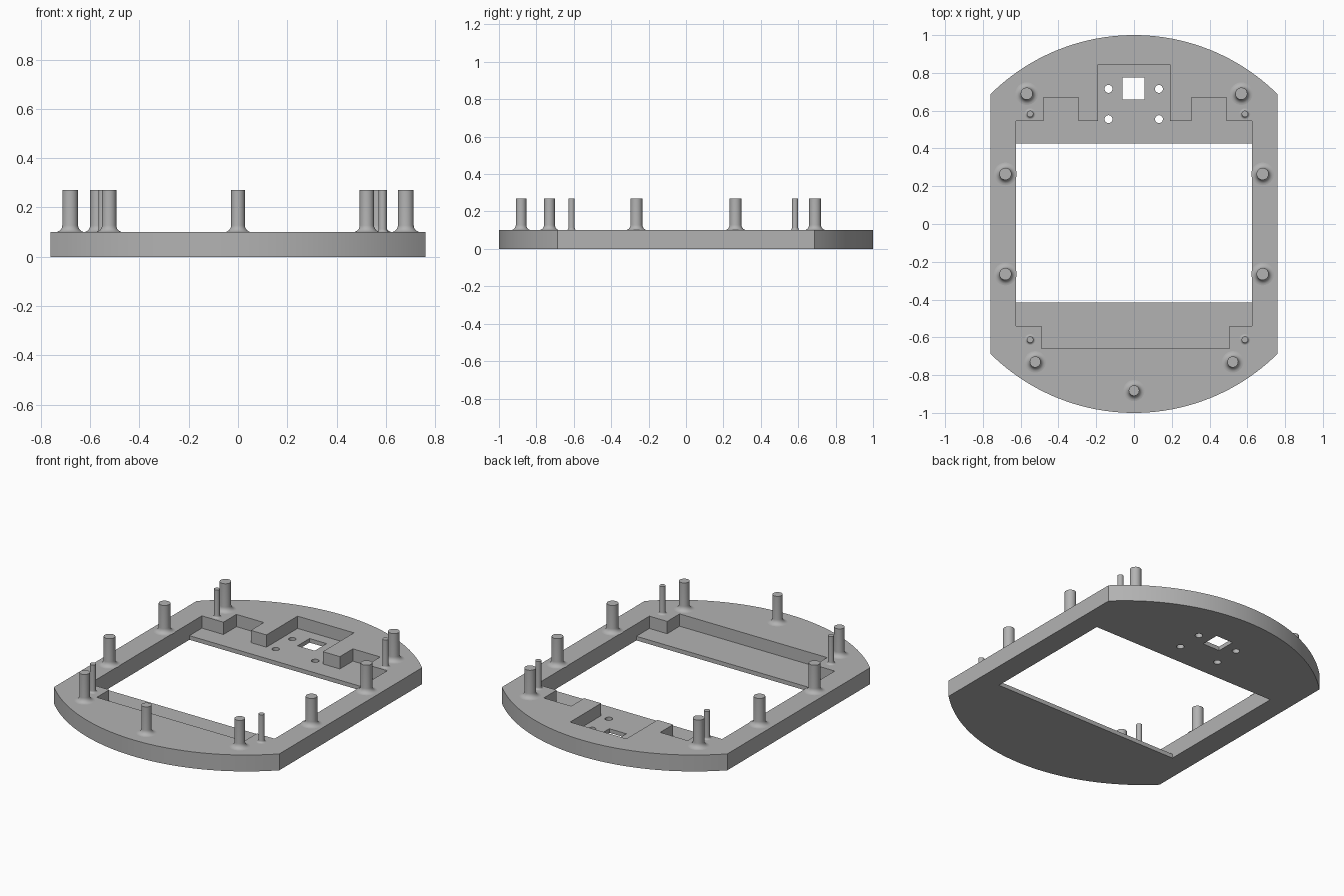
import bpy
import bmesh
from math import atan2, cos, sin, pi, tau, radians

cube = bpy.data.objects.get("Cube")
if cube:
    bpy.data.objects.remove(cube, do_unlink=True)

TOP, FLOOR, POST_TOP = 0.10, 0.025, 0.27
HALF_W, CORNER_Y = 0.76, 0.687
OPEN_X, OPEN_FRONT, OPEN_BACK = 0.625, -0.415, 0.425

grey = bpy.data.materials.new("plain grey")
grey.use_nodes = True
grey.diffuse_color = (0.45, 0.45, 0.45, 1)
grey.node_tree.nodes["Principled BSDF"].inputs["Base Color"].default_value = (0.45, 0.45, 0.45, 1)


def make_object(name, bm):
    bmesh.ops.recalc_face_normals(bm, faces=bm.faces)
    mesh = bpy.data.meshes.new(name)
    bm.to_mesh(mesh)
    bm.free()
    mesh.materials.append(grey)
    obj = bpy.data.objects.new(name, mesh)
    bpy.context.collection.objects.link(obj)
    return obj


def smooth(obj):
    obj.data.shade_smooth()
    obj.data.set_sharp_from_angle(angle=radians(30))


def prism(name, outline, z0, z1):
    """Extrude a closed 2D outline between two heights."""
    bm = bmesh.new()
    base = bm.faces.new([bm.verts.new((x, y, z0)) for x, y in outline])
    top = bmesh.ops.extrude_face_region(bm, geom=[base])["geom"]
    verts = [v for v in top if isinstance(v, bmesh.types.BMVert)]
    bmesh.ops.translate(bm, verts=verts, vec=(0, 0, z1 - z0))
    return make_object(name, bm)


def rect(x0, x1, y0, y1):
    return [(x0, y0), (x1, y0), (x1, y1), (x0, y1)]


def cut(target, cutter):
    cutter.hide_render = True
    mod = target.modifiers.new("cut", "BOOLEAN")
    mod.operation = "DIFFERENCE"
    mod.solver = "EXACT"
    mod.object = cutter
    bpy.context.view_layer.objects.active = target
    bpy.ops.object.modifier_apply(modifier=mod.name)
    bpy.data.objects.remove(cutter, do_unlink=True)


# Base plate: straight sides with a bowed front and back
rise = 1 - CORNER_Y
radius = (HALF_W ** 2 + rise ** 2) / (2 * rise)
half = atan2(HALF_W, radius - rise)
N = 48
arc = []
for i in range(N + 1):
    a = half - 2 * half * i / N
    arc.append((radius * sin(a), 1 - radius + radius * cos(a)))
outline = arc + [(-x, -y) for x, y in arc]
plate = prism("base_plate", outline, 0, TOP)

# Rectangular opening right through the plate
cut(plate, prism("opening_cutter", rect(-OPEN_X, OPEN_X, OPEN_FRONT, OPEN_BACK), -0.1, 0.3))

# Stepped recess that leaves a thin ledge at the front and back
recess = [
    (-OPEN_X, -0.54), (-0.49, -0.54), (-0.49, -0.66),
    (0.505, -0.66), (0.505, -0.54), (OPEN_X, -0.54),
    (OPEN_X, 0.545), (0.49, 0.545), (0.49, 0.67), (0.305, 0.67),
    (0.305, 0.545), (0.19, 0.545), (0.19, 0.845),
    (-0.19, 0.845), (-0.19, 0.545), (-0.295, 0.545),
    (-0.295, 0.67), (-0.48, 0.67), (-0.48, 0.545), (-OPEN_X, 0.545),
]
cut(plate, prism("recess_cutter", recess, FLOOR, 0.3))

# Square window and four screw holes in the back ledge
cut(plate, prism("window_cutter", rect(-0.06, 0.055, 0.66, 0.775), -0.1, 0.2))
for x in (-0.135, 0.132):
    for y in (0.555, 0.715):
        circle = [(x + 0.021 * cos(tau * k / 24), y + 0.021 * sin(tau * k / 24)) for k in range(24)]
        cut(plate, prism("screw_hole_cutter", circle, -0.1, 0.2))
smooth(plate)


def post(name, x, y, r, fillet):
    """Round post with a flared foot, turned from a profile."""
    profile = []
    for i in range(7):
        a = pi / 2 * i / 6
        profile.append((r + fillet * (1 - sin(a)), TOP + fillet * (1 - cos(a))))
    profile += [(r, POST_TOP), (0, POST_TOP)]
    bm = bmesh.new()
    verts = [bm.verts.new((px, 0, pz)) for px, pz in profile]
    edges = [bm.edges.new(pair) for pair in zip(verts, verts[1:])]
    bmesh.ops.spin(bm, geom=verts + edges, cent=(0, 0, 0), axis=(0, 0, 1),
                   angle=tau, steps=32, use_duplicate=False)
    bmesh.ops.remove_doubles(bm, verts=bm.verts, dist=0.0001)
    obj = make_object(name, bm)
    # Keep the flat cap facing upward
    if max(obj.data.polygons, key=lambda p: p.center.z).normal.z < 0:
        obj.data.flip_normals()
    obj.location = (x, y, 0)
    smooth(obj)


# Large posts, in mirrored pairs
for label, x, y, r in (("back", 0.568, 0.69, 0.032), ("side_back", 0.681, 0.265, 0.032),
                       ("side_front", 0.681, -0.265, 0.032), ("front", 0.523, -0.73, 0.029)):
    post(label + "_post_left", x, y, r, 0.028)
    post(label + "_post_right", -x, y, r, 0.028)
post("front_centre_post", 0, -0.882, 0.028, 0.028)

# Slim pins beside the recess corners
for end, y in (("back", 0.583), ("front", -0.612)):
    post(end + "_pin_left", 0.587, y, 0.017, 0.012)
    post(end + "_pin_right", -0.55, y, 0.017, 0.012)
